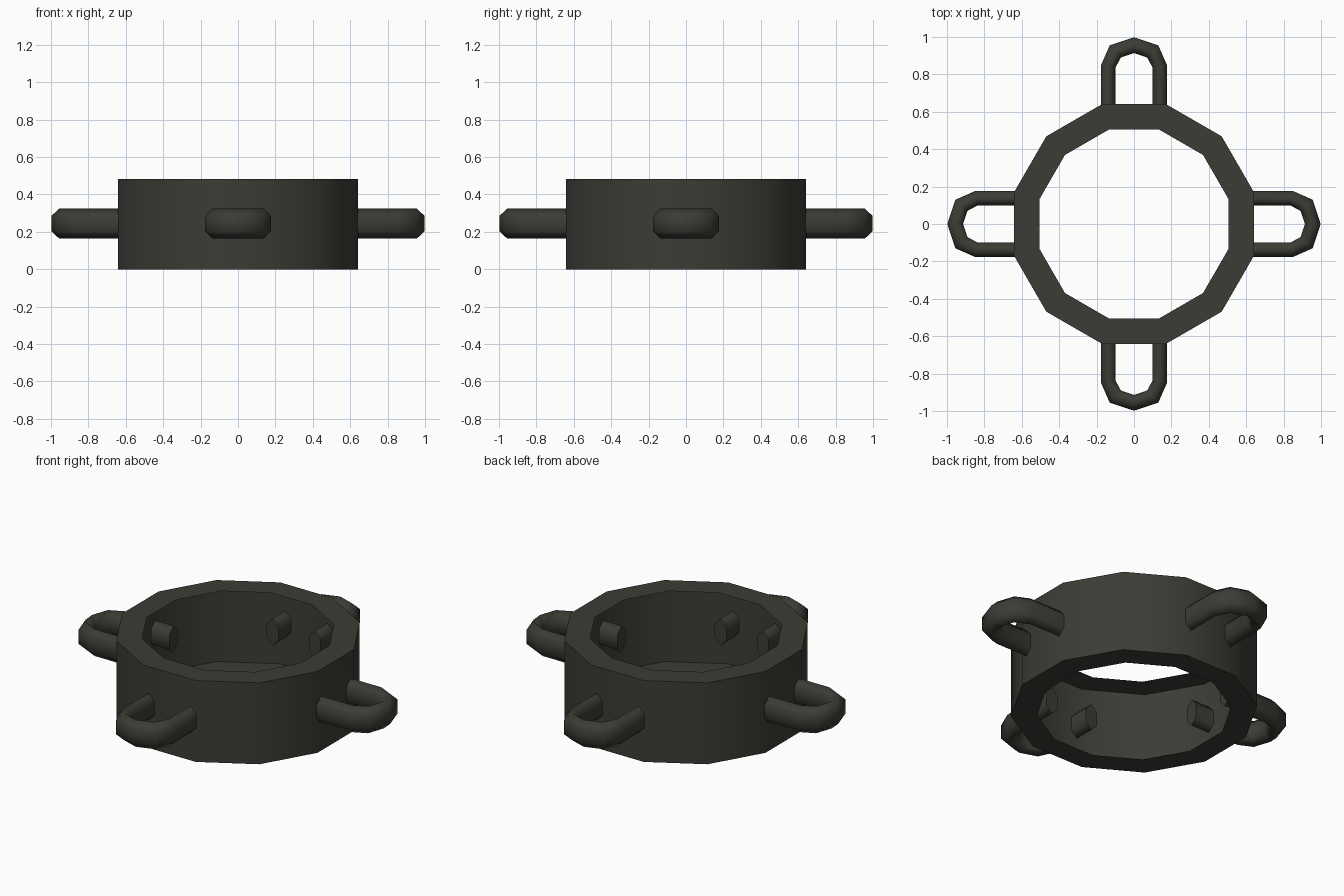
import bpy, bmesh, math

if "Cube" in bpy.data.objects:
    bpy.data.objects.remove(bpy.data.objects["Cube"])

# One dark olive-grey colour for everything
mat = bpy.data.materials.new("dark olive grey")
mat.diffuse_color = (0.045, 0.045, 0.036, 1)
mat.use_nodes = True
mat.node_tree.nodes["Principled BSDF"].inputs["Base Color"].default_value = mat.diffuse_color


def finish(bm, name):
    me = bpy.data.meshes.new(name)
    bm.to_mesh(me)
    bm.free()
    me.materials.append(mat)
    ob = bpy.data.objects.new(name, me)
    bpy.context.collection.objects.link(ob)
    return ob


def make_collar():
    # Twelve-sided collar: outer wall with flat top and bottom rims, open inside
    bm = bmesh.new()
    profile = [(0.522, 0), (0.663, 0), (0.663, 0.482), (0.522, 0.482)]
    rings = []
    for i in range(12):
        a = math.radians(15 + 30 * i)
        rings.append([bm.verts.new((r * math.cos(a), r * math.sin(a), z)) for r, z in profile])
    for i in range(12):
        p, q = rings[i], rings[(i + 1) % 12]
        for k in range(3):
            f = bm.faces.new((p[k], q[k], q[k + 1], p[k + 1]))
            f.smooth = k == 1
    finish(bm, "collar")


def make_handle(name, angle):
    # U-shaped loop with a tall six-sided section, ends poking through the wall
    outer = [(0.176, 0.52), (0.176, 0.85), (0.13, 0.955), (0, 0.998)]
    inner = [(0.10, 0.52), (0.10, 0.835), (0.07, 0.89), (0, 0.914)]
    outer += [(-x, y) for x, y in outer[-2::-1]]
    inner += [(-x, y) for x, y in inner[-2::-1]]
    zc, flat, tall = 0.244, 0.041, 0.08
    bm = bmesh.new()
    sections = []
    for (ox, oy), (ix, iy) in zip(outer, inner):
        mx, my = (ox + ix) / 2, (oy + iy) / 2
        pts = [(ox, oy, -flat), (ox, oy, flat), (mx, my, tall),
               (ix, iy, flat), (ix, iy, -flat), (mx, my, -tall)]
        sections.append([bm.verts.new((x, y, zc + z)) for x, y, z in pts])
    for p, q in zip(sections, sections[1:]):
        for k in range(6):
            n = (k + 1) % 6
            bm.faces.new((p[k], q[k], q[n], p[n])).smooth = True
    bm.faces.new(sections[0])
    bm.faces.new(sections[-1])
    bmesh.ops.recalc_face_normals(bm, faces=bm.faces[:])
    finish(bm, name).rotation_euler.z = angle


make_collar()
for i, side in enumerate(("back", "left", "front", "right")):
    make_handle(side + "_handle", i * math.pi / 2)
